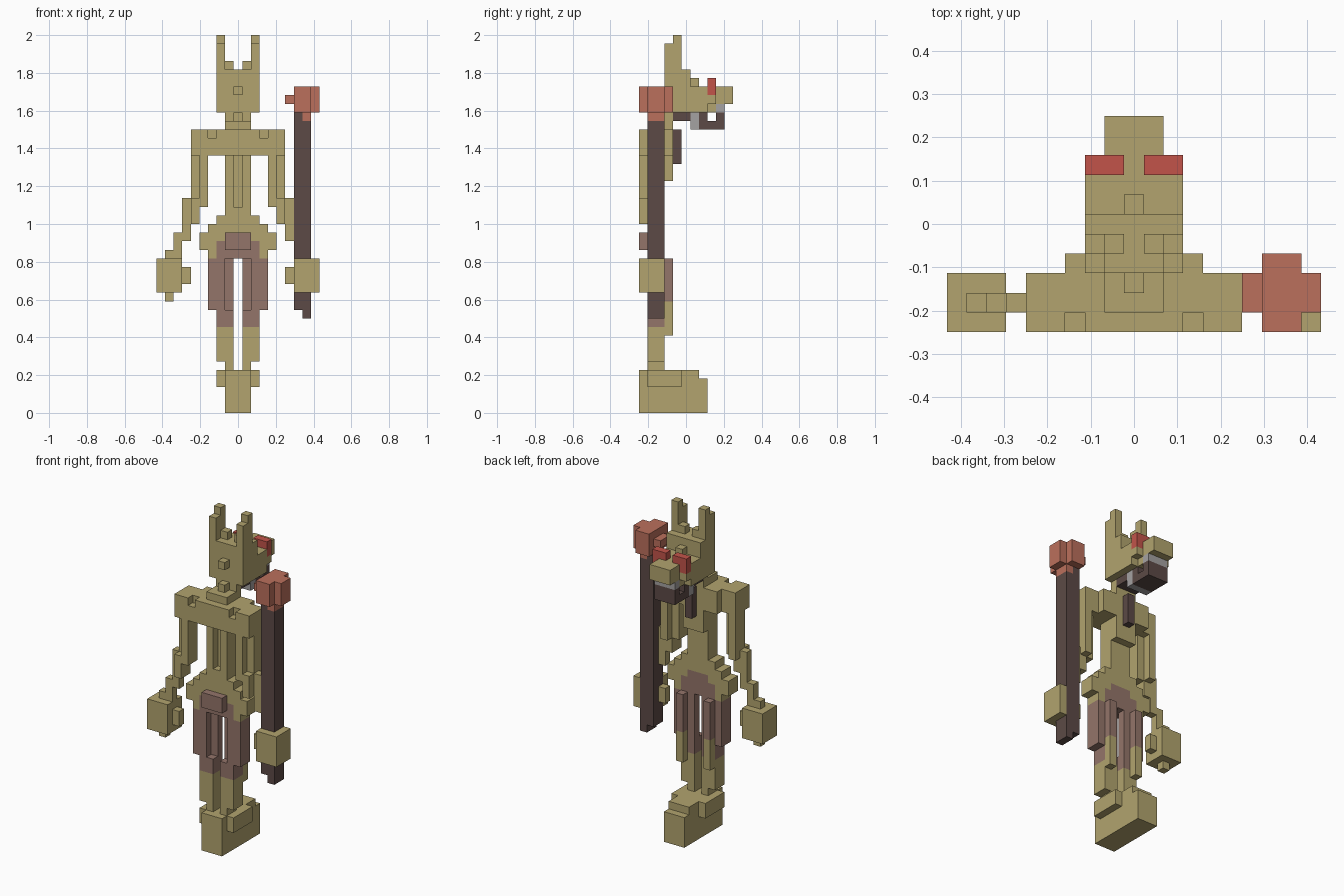
import bpy, bmesh

if "Cube" in bpy.data.objects:
    bpy.data.objects.remove(bpy.data.objects["Cube"])

V = 1 / 22  # size of one block


def srgb(*c):
    return tuple((v / 255 / 12.92) if v < 10 else ((v / 255 + .055) / 1.055) ** 2.4 for v in c) + (1,)


MATS = {}
for name, col in {"khaki": (178, 164, 110), "cloth mauve": (148, 117, 106), "dark brown": (92, 74, 70),
                  "clay red": (187, 112, 92), "eye red": (194, 84, 74), "tooth grey": (165, 162, 162)}.items():
    m = bpy.data.materials.new(name)
    m.diffuse_color = srgb(*col)
    m.use_nodes = True
    m.node_tree.nodes["Principled BSDF"].inputs["Base Color"].default_value = m.diffuse_color
    MATS[name] = m
NAMES = list(MATS)

cells = {}  # block position -> (part, colour)


def box(part, col, x, y, z, mirror=True):
    """Fill inclusive block ranges; mirrored across x = 0 by default."""
    for i in range(x[0], x[1] + 1):
        for j in range(y[0], y[1] + 1):
            for k in range(z[0], z[1] + 1):
                for s in ((1, -1) if mirror else (1,)):
                    cells[(i * s, j, k)] = (part, col)


def cut(x, y, z):
    """Remove a mirrored range of blocks."""
    for i in range(x[0], x[1] + 1):
        for j in range(y[0], y[1] + 1):
            for k in range(z[0], z[1] + 1):
                for s in (1, -1):
                    cells.pop((i * s, j, k), None)


K, B, C, R, G = "khaki", "dark brown", "cloth mauve", "clay red", "tooth grey"

# feet
box("feet", K, (0, 1), (-5, 2), (0, 3))
box("feet", K, (0, 1), (-5, 1), (4, 4))
box("feet", K, (2, 2), (-4, -1), (3, 4))

# legs
box("legs", K, (1, 1), (-4, -3), (5, 5))
box("legs", K, (1, 2), (-4, -3), (6, 11))
box("legs", K, (1, 3), (-4, -3), (12, 17))
box("legs", K, (2, 2), (-2, -2), (9, 17))
cut((1, 1), (-4, -4), (12, 17))

# hips
box("hips", K, (0, 3), (-4, -3), (18, 18))
box("hips", K, (0, 4), (-4, -3), (19, 20))
box("hips", K, (0, 3), (-4, -3), (21, 21))
box("hips", K, (0, 2), (-4, -3), (22, 22))
box("hips", K, (0, 1), (-5, -5), (19, 20))

# cloth colour wrapped over the hips and thighs
for (i, j, k), (part, _) in list(cells.items()):
    low = 13 if j == -2 else 10
    wide = {18: 2, 19: 2, 20: 1}.get(k, 3)
    if low <= k <= 20 and abs(i) <= wide:
        cells[(i, j, k)] = (part, C)

# torso with a sunken spine, chest and shoulders
box("torso", K, (0, 1), (-4, -3), (23, 29))
cut((0, 0), (-4, -4), (24, 29))
box("torso", K, (0, 1), (-2, -2), (27, 29))
box("torso", K, (0, 3), (-2, -2), (30, 32))
box("torso", K, (0, 5), (-5, -3), (30, 32))
cut((3, 3), (-5, -5), (32, 32))
box("chest_ornament", B, (0, 0), (-1, -1), (29, 32))

# arms stepping outward, then hands
box("arms", K, (4, 4), (-5, -4), (24, 29))
box("arms", K, (5, 5), (-4, -3), (24, 29))
box("arms", K, (5, 5), (-5, -4), (22, 24))
for k, a, b in ((24, 6, 6), (23, 6, 6), (22, 6, 6), (21, 6, 6), (20, 6, 7), (19, 7, 7), (18, 7, 8)):
    box("arms", K, (a, b), (-4, -4), (k, k))
box("hands", K, (7, 9), (-5, -3), (14, 17))
box("hands", K, (6, 6), (-4, -4), (15, 16))
box("hands", K, (8, 8), (-4, -4), (13, 13))

# neck
box("neck", K, (0, 1), (-4, -2), (33, 33))
box("neck", K, (0, 1), (-2, -2), (34, 34))
box("neck", K, (0, 0), (-3, -3), (34, 34))
box("throat", B, (0, 1), (-1, 0), (34, 34))

# head, snout and ears
box("head", K, (0, 2), (-2, 0), (35, 39))
box("head", K, (0, 2), (1, 2), (35, 37))
box("head", K, (0, 0), (1, 1), (38, 38))
box("head", K, (0, 0), (-3, -3), (37, 37))
box("head", K, (0, 2), (3, 3), (36, 37))
box("head", K, (0, 1), (3, 3), (35, 35))
box("snout", K, (0, 1), (4, 5), (36, 37))
box("ears", K, (2, 2), (-2, -1), (40, 42))
box("ears", K, (2, 2), (-1, -1), (43, 43))
box("ears", K, (1, 1), (-1, -1), (40, 40))
box("eyes", "eye red", (1, 2), (3, 3), (37, 38))

# open jaw with teeth
box("jaw", B, (0, 1), (2, 4), (33, 33))
box("jaw", B, (0, 1), (2, 2), (34, 34))
box("jaw", B, (0, 1), (4, 4), (34, 34))
box("teeth", G, (0, 1), (1, 1), (33, 34))
box("teeth", G, (0, 1), (4, 4), (35, 35))

# staff held in one hand
box("staff", B, (7, 8), (-4, -3), (12, 34), False)
box("staff", B, (8, 8), (-4, -3), (11, 11), False)
box("staff_head", R, (8, 8), (-4, -3), (34, 34), False)
box("staff_head", R, (7, 9), (-4, -3), (35, 37), False)
box("staff_head", R, (7, 8), (-5, -2), (35, 37), False)
box("staff_head", R, (9, 9), (-2, -2), (36, 36), False)
box("staff_head", R, (6, 6), (-4, -3), (36, 36), False)
cells.pop((9, -2, 36))

# turn the blocks of each part into one clean shell of outer faces
DIRS = [(axis, s) for axis in range(3) for s in (1, -1)]
for part in sorted({p for p, _ in cells.values()}):
    bm = bmesh.new()
    verts = {}
    mine = {c: col for c, (p, col) in cells.items() if p == part}
    used = [n for n in NAMES if n in mine.values()]
    for c, col in mine.items():
        for axis, s in DIRS:
            near = list(c)
            near[axis] += s
            if tuple(near) in cells:
                continue
            u, w = (axis + 1) % 3, (axis + 2) % 3
            ring = []
            for du, dw in ((0, 0), (1, 0), (1, 1), (0, 1)):
                q = list(c)
                q[axis] += s > 0
                q[u] += du
                q[w] += dw
                q = tuple(q)
                if q not in verts:
                    verts[q] = bm.verts.new(((q[0] - .5) * V, (q[1] - .5) * V, q[2] * V))
                ring.append(verts[q])
            f = bm.faces.new(ring if s > 0 else ring[::-1])
            f.material_index = used.index(col)
    bmesh.ops.dissolve_limit(bm, angle_limit=.01, verts=bm.verts[:], edges=bm.edges[:], delimit={'MATERIAL'})
    me = bpy.data.meshes.new(part)
    bm.to_mesh(me)
    bm.free()
    for n in used:
        me.materials.append(MATS[n])
    bpy.context.collection.objects.link(bpy.data.objects.new(part, me))
